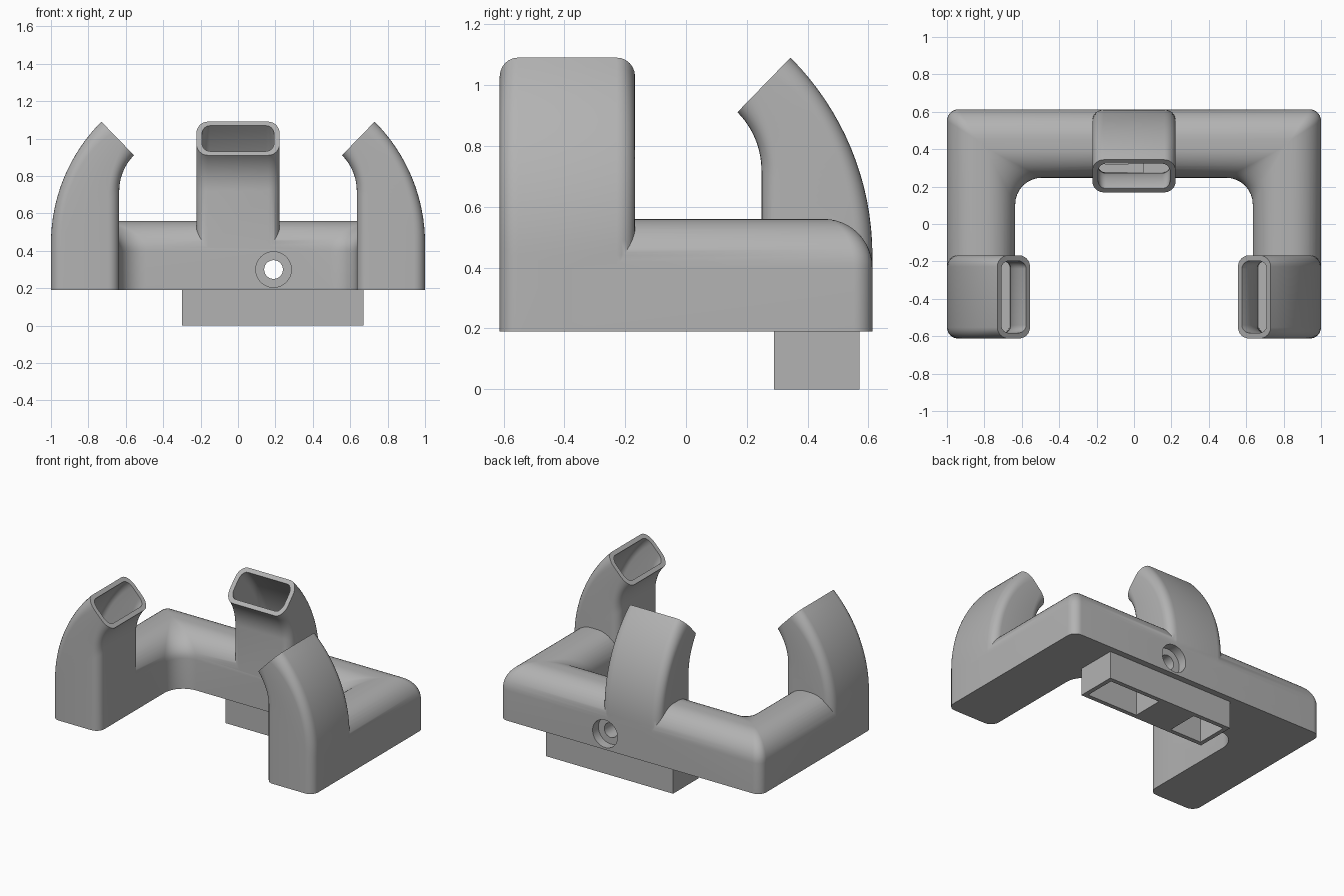
import bpy, bmesh
from math import sin, cos, pi, hypot
from mathutils import Matrix, Vector

cube = bpy.data.objects.get("Cube")
if cube:
    bpy.data.objects.remove(cube, do_unlink=True)

grey = bpy.data.materials.new("plain grey")
grey.use_nodes = True
colour = (0.45, 0.45, 0.45, 1)
grey.diffuse_color = colour
grey.node_tree.nodes["Principled BSDF"].inputs["Base Color"].default_value = colour

WALL, BASE, TOP, ROUND = 0.03, 0.19, 0.56, 0.16


def finish(bm, name):
    bmesh.ops.recalc_face_normals(bm, faces=bm.faces)
    mesh = bpy.data.meshes.new(name)
    bm.to_mesh(mesh)
    bm.free()
    mesh.materials.append(grey)
    ob = bpy.data.objects.new(name, mesh)
    bpy.context.collection.objects.link(ob)
    return ob


def loft(name, rings):
    """Skin closed rings of equal length and cap both ends."""
    bm = bmesh.new()
    rows = [[bm.verts.new(p) for p in ring] for ring in rings]
    n = len(rows[0])
    for a, b in zip(rows, rows[1:]):
        for i in range(n):
            j = (i + 1) % n
            bm.faces.new((a[i], a[j], b[j], b[i]))
    bm.faces.new(rows[0])
    bm.faces.new(rows[-1])
    return finish(bm, name)


def box(name, lo, hi):
    lo, hi = Vector(lo), Vector(hi)
    bm = bmesh.new()
    bmesh.ops.create_cube(bm, size=1, matrix=Matrix.Translation((lo + hi) / 2)
                          @ Matrix.Diagonal((*(hi - lo), 1)))
    return finish(bm, name)


def rod(name, radius, y0, y1, x=0.19, z=0.30):
    bm = bmesh.new()
    bmesh.ops.create_cone(bm, cap_ends=True, segments=48, radius1=radius,
                          radius2=radius, depth=y1 - y0,
                          matrix=Matrix.Translation((x, (y0 + y1) / 2, z))
                          @ Matrix.Rotation(pi / 2, 4, 'X'))
    return finish(bm, name)


def boolean(target, tool, operation):
    mod = target.modifiers.new(operation.lower(), 'BOOLEAN')
    mod.operation, mod.solver, mod.object = operation, 'MANIFOLD', tool
    bpy.context.view_layer.update()
    result = bpy.data.meshes.new_from_object(
        target.evaluated_get(bpy.context.evaluated_depsgraph_get()))
    target.modifiers.clear()
    target.data = result
    bpy.data.objects.remove(tool, do_unlink=True)


# U-shaped duct with a rounded, mitred top
def u_outline(d, f, z):
    ro, ri, n = 0.06 * f + 0.002, 0.14 * f + 0.002, 8
    xo, yo, xi, yi = 1 - d, 0.613 - d, 0.635 + d, 0.247 + d
    half = [(xi, -0.4), (xo, -0.4)]
    for k in range(n + 1):
        a = pi / 2 * k / n
        half.append((xo - ro + ro * cos(a), yo - ro + ro * sin(a)))
    inner = []
    for k in range(n + 1):
        a = pi / 2 * k / n
        inner.append((xi - ri + ri * cos(a), yi - ri + ri * sin(a)))
    # inner corner bulges outward, so the same arc direction applies
    right = inner[::-1] + half
    return [(x, y, z) for x, y in right] + [(-x, y, z) for x, y in right[::-1]]


def u_duct(name, wall):
    r = ROUND - wall
    rings = [u_outline(wall, 1, BASE + wall)]
    for k in range(13):
        a = pi / 2 * k / 12
        d = r * (1 - cos(a))
        rings.append(u_outline(wall + d, 1 - d / r, TOP - ROUND + r * sin(a)))
    return loft(name, rings)


# Nozzle that bends inwards by 45 degrees, described by reach s, width v, height z
def nozzle(name, place, wall=0.0):
    sections = [((1, BASE + wall), (0.635, BASE + wall))]
    for k in range(17):
        a = pi / 4 * k / 16
        sections.append(((1 - 0.92 * (1 - cos(a)), 0.44 + 0.92 * sin(a)),
                         (0.635 - 0.27 * (1 - cos(a)), 0.72 + 0.27 * sin(a))))
    if wall:  # cutter runs past the mouth
        sections.append(tuple((s - 0.05, z + 0.05) for s, z in sections[-1]))
    rings = []
    for (so, zo), (si, zi) in sections:
        t = hypot(si - so, zi - zo)
        ds, dz = (si - so) / t, (zi - zo) / t
        r = 0.06 - wall * 0.6
        hu, hv, ru = t / 2 - wall, 0.2225 - wall, r / abs(ds)
        ring = []
        for q, (su, sv) in enumerate(((1, 1), (-1, 1), (-1, -1), (1, -1))):
            for k in range(7):
                a = pi / 2 * (q + k / 6)
                u = su * (hu - ru) + ru * cos(a) + t / 2
                v = sv * (hv - r) + r * sin(a)
                ring.append(place(so + ds * u, v, zo + dz * u))
        rings.append(ring)
    return loft(name, rings)


places = {
    "left": lambda s, v, z: (s, v - 0.39, z),
    "right": lambda s, v, z: (-s, v - 0.39, z),
    "back": lambda s, v, z: (v, s - 0.387, z),
}

# Outer body
body = u_duct("air_duct", 0)
for side, place in places.items():
    boolean(body, nozzle(side + "_nozzle", place), 'UNION')
boolean(body, box("inlet_box", (-0.30, 0.29, 0), (0.67, 0.57, 0.2)), 'UNION')

# Hollow inside
boolean(body, u_duct("duct_cavity", WALL), 'DIFFERENCE')
for side, place in places.items():
    boolean(body, nozzle(side + "_cavity", place, WALL), 'DIFFERENCE')
for x0, x1 in ((-0.27, -0.03), (0.25, 0.64)):
    boolean(body, box("inlet_cavity", (x0, 0.32, -0.1), (x1, 0.54, 0.25)), 'DIFFERENCE')

# Screw boss with a through hole, recessed on both faces
boolean(body, box("screw_boss", (0.05, 0.26, 0.2), (0.32, 0.6, 0.42)), 'UNION')
for radius, y0, y1 in ((0.05, 0.1, 0.8), (0.095, 0.1, 0.31), (0.095, 0.55, 0.8)):
    boolean(body, rod("screw_hole", radius, y0, y1), 'DIFFERENCE')

bpy.ops.object.select_all(action='DESELECT')
body.select_set(True)
bpy.context.view_layer.objects.active = body
bpy.ops.object.shade_smooth_by_angle(angle=pi / 6)
